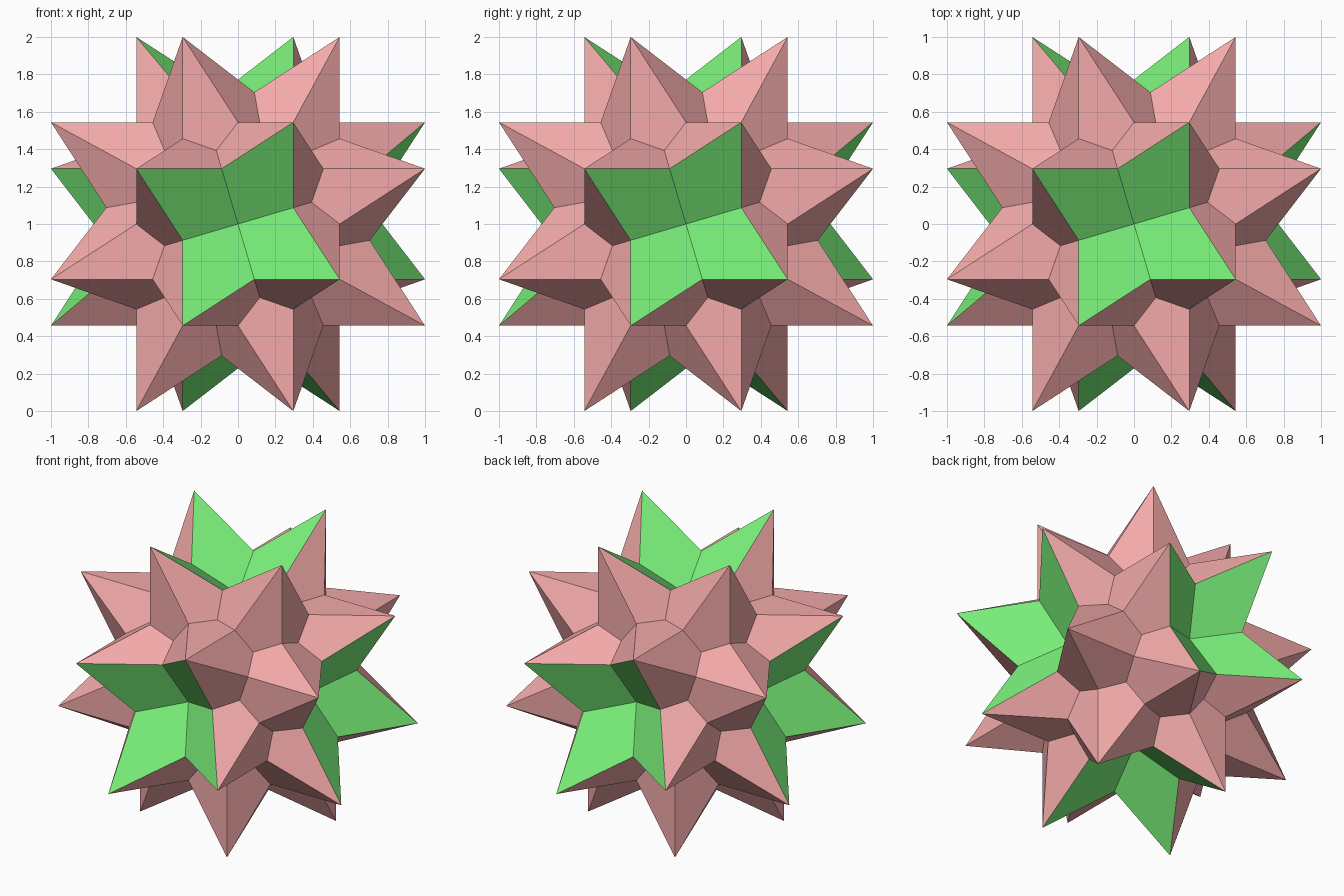
import bpy, bmesh
from itertools import permutations, product
from mathutils import Matrix, Vector

if "Cube" in bpy.data.objects:
    bpy.data.objects.remove(bpy.data.objects["Cube"])

# constants of the 24 point arrangement (tribonacci ratio)
T = 1.8392867552
a, b = 1 / T**2, 1 / T
k, rx, rz = 0.3931, 0.1162, 0.3931

# one five-sided spike: tip, ridge ends and valley points
points = {
    "tip": (-b, -1, a),
    "p1": (1 - 2 * b, a - 1, a), "p2": (-a, a - 1, 1 - 2 * b),
    "w": (-b, -b, 0), "y": (-b, b - 1, a), "q": (-a, -b, 1 - b),
    "pit": (0, -b, 0), "corner": (-k, -k, k),
    "r1": (-rx, -b, rz), "r2": (-rz, -b, -rx), "r3": (-b, -rz, rx),
}
facets = [("tip", "p1", "pit", "p2"), ("tip", "p2", "r2", "w"), ("tip", "w", "r3", "y"),
          ("tip", "y", "corner", "q"), ("tip", "q", "r1", "p1")]

# the 24 rotations of a cube
rotations = []
for p in permutations(range(3)):
    for s in product((1, -1), repeat=3):
        m = Matrix([[s[r] if c == p[r] else 0 for c in range(3)] for r in range(3)])
        if m.determinant() > 0:
            rotations.append(m)

# repeat the spike and weld the valleys
bm = bmesh.new()
for m in rotations:
    vs = {n: bm.verts.new(m @ Vector(co)) for n, co in points.items()}
    for i, f in enumerate(facets):
        bm.faces.new([vs[n] for n in f]).material_index = 1 if i == 0 else 0
bmesh.ops.remove_doubles(bm, verts=bm.verts[:], dist=0.003)
bmesh.ops.recalc_face_normals(bm, faces=bm.faces[:])
bmesh.ops.translate(bm, verts=bm.verts[:], vec=(0, 0, 1))

mesh = bpy.data.meshes.new("star")
bm.to_mesh(mesh)
bm.free()
star = bpy.data.objects.new("star", mesh)
bpy.context.collection.objects.link(star)

# pink body, green pits
for name, col in (("pink", (0.9, 0.4, 0.4, 1)), ("green", (0.2, 0.9, 0.2, 1))):
    mat = bpy.data.materials.new(name)
    mat.diffuse_color = col
    mat.use_nodes = True
    mat.node_tree.nodes["Principled BSDF"].inputs["Base Color"].default_value = mat.diffuse_color
    mesh.materials.append(mat)
